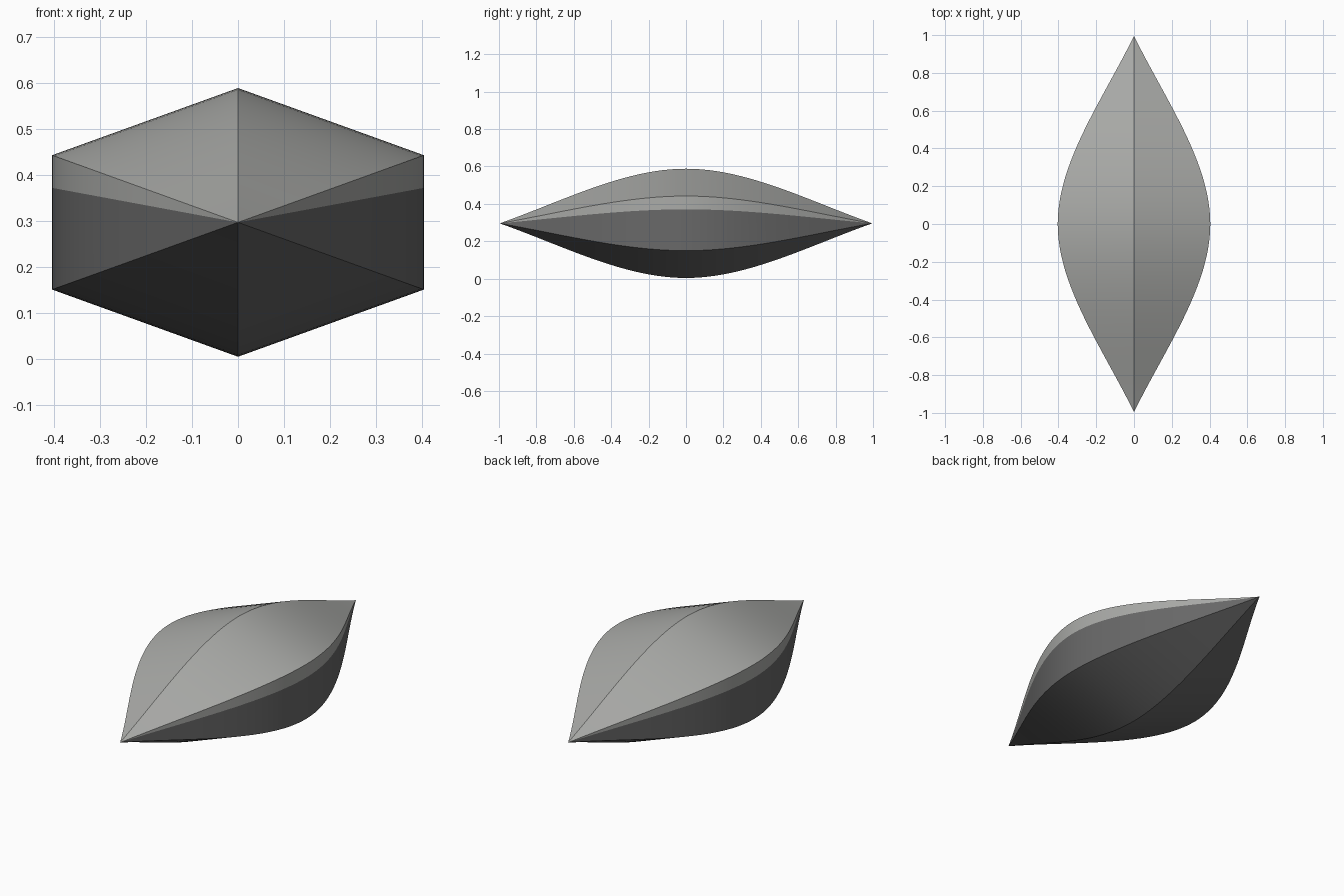
import bpy, bmesh

if "Cube" in bpy.data.objects:
    bpy.data.objects.remove(bpy.data.objects["Cube"])

MID_Z = 0.296      # height of the pointed tips
TIP_Y = 0.996      # half length
SEGMENTS = 48      # slices from tip to tip


def material(name, rgb):
    m = bpy.data.materials.new(name)
    m.diffuse_color = (*rgb, 1.0)
    m.use_nodes = True
    m.node_tree.nodes["Principled BSDF"].inputs["Base Color"].default_value = m.diffuse_color
    return m


def taper(t):
    """Width factor: 1 in the middle, 0 at the tips with a straight point."""
    return (2 * t**3 - 3 * t**2 + 1) + 1.2 * (t**2 - t**3)


# Hexagonal section, with an extra point on each side for the colour line
right = [(0.404, 0.146), (0.404, 0.075), (0.404, -0.146)]
section = [(0, 0.292)] + right + [(0, -0.292)] + [(-x, z) for x, z in reversed(right)]
UPPER_FACES = {0, 1, 6, 7}
n = len(section)

# Pod body: the section swept along y and shrunk to a point at both ends
bm = bmesh.new()
rings = []
for i in range(1, SEGMENTS):
    t = 2 * i / SEGMENTS - 1
    f = taper(abs(t))
    rings.append([bm.verts.new((x * f, t * TIP_Y, MID_Z + z * f)) for x, z in section])
front_tip = bm.verts.new((0, -TIP_Y, MID_Z))
back_tip = bm.verts.new((0, TIP_Y, MID_Z))

for k in range(n):
    j = (k + 1) % n
    faces = [bm.faces.new((a[k], a[j], b[j], b[k])) for a, b in zip(rings, rings[1:])]
    faces.append(bm.faces.new((front_tip, rings[0][j], rings[0][k])))
    faces.append(bm.faces.new((back_tip, rings[-1][k], rings[-1][j])))
    for face in faces:
        face.material_index = 0 if k in UPPER_FACES else 1
bmesh.ops.recalc_face_normals(bm, faces=bm.faces)

mesh = bpy.data.meshes.new("pod_body")
bm.to_mesh(mesh)
bm.free()
mesh.materials.append(material("light grey", (0.40, 0.405, 0.39)))
mesh.materials.append(material("dark grey", (0.14, 0.14, 0.14)))
pod = bpy.data.objects.new("pod_body", mesh)
bpy.context.collection.objects.link(pod)

# Smooth along the length, crisp along the hexagon edges
bpy.context.view_layer.objects.active = pod
pod.select_set(True)
bpy.ops.object.shade_smooth_by_angle(angle=0.5)
